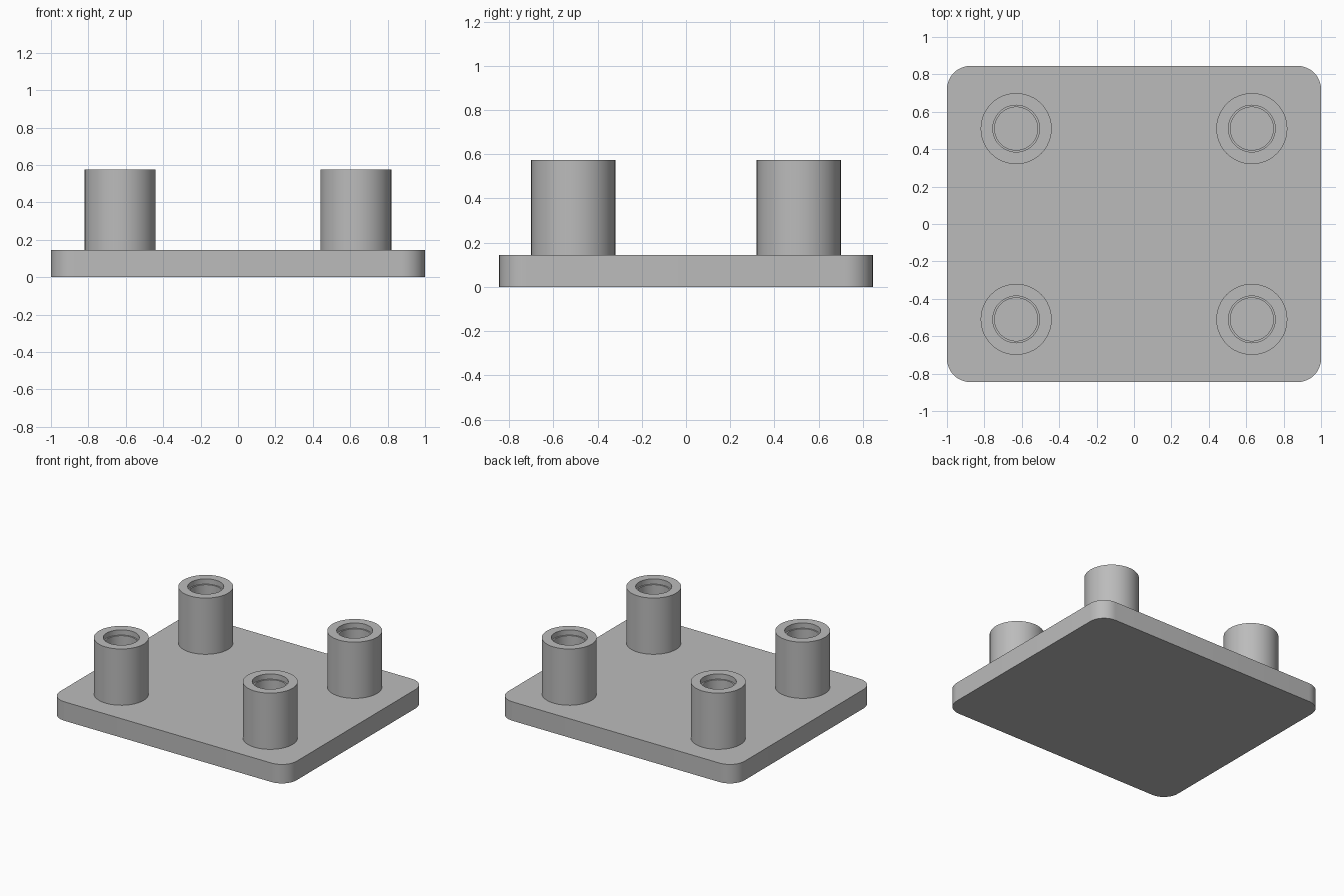
import bpy
import bmesh
from math import cos, sin, pi, radians

cube = bpy.data.objects.get("Cube")
if cube:
    bpy.data.objects.remove(cube, do_unlink=True)

grey = bpy.data.materials.new("plain grey")
grey.use_nodes = True
colour = (0.5, 0.5, 0.5, 1)
grey.diffuse_color = colour
grey.node_tree.nodes["Principled BSDF"].inputs["Base Color"].default_value = colour

WIDTH, DEPTH, PLATE_TOP, CORNER = 2.0, 1.69, 0.145, 0.125
POST_TOP, SEGMENTS = 0.575, 48


def finish(name, bm, location=(0, 0, 0)):
    bmesh.ops.recalc_face_normals(bm, faces=bm.faces)
    mesh = bpy.data.meshes.new(name)
    bm.to_mesh(mesh)
    bm.free()
    mesh.materials.append(grey)
    obj = bpy.data.objects.new(name, mesh)
    obj.location = location
    bpy.context.collection.objects.link(obj)
    bpy.ops.object.select_all(action="DESELECT")
    obj.select_set(True)
    bpy.context.view_layer.objects.active = obj
    bpy.ops.object.shade_smooth_by_angle(angle=radians(30))
    return obj


# Base plate: a box with rounded upright corners
bm = bmesh.new()
bmesh.ops.create_cube(bm, size=1)
for v in bm.verts:
    v.co = (v.co.x * WIDTH, v.co.y * DEPTH, (v.co.z + 0.5) * PLATE_TOP)
upright = [e for e in bm.edges if abs(e.verts[0].co.z - e.verts[1].co.z) > 0.01]
bmesh.ops.bevel(bm, geom=upright, offset=CORNER, segments=10, profile=0.5,
                affect="EDGES")
finish("base_plate", bm)


# Hollow posts: a turned profile with a shallow step inside the mouth
def make_post(name, x, y):
    profile = [(0.19, PLATE_TOP), (0.19, POST_TOP), (0.125, POST_TOP),
               (0.125, POST_TOP - 0.04), (0.115, POST_TOP - 0.04),
               (0.115, PLATE_TOP + 0.001)]
    bm = bmesh.new()
    rings = [[bm.verts.new((r * cos(2 * pi * i / SEGMENTS),
                            r * sin(2 * pi * i / SEGMENTS), z))
              for i in range(SEGMENTS)] for r, z in profile]
    for low, high in zip(rings, rings[1:]):
        for i in range(SEGMENTS):
            j = (i + 1) % SEGMENTS
            bm.faces.new((low[i], low[j], high[j], high[i]))
    bm.faces.new(rings[-1])
    bm.faces.new(rings[0])
    finish(name, bm, (x, y, 0))


for side, x in (("left", 0.63), ("right", -0.63)):
    for end, y in (("front", -0.51), ("back", 0.51)):
        make_post(f"{end}_{side}_post", x, y)
